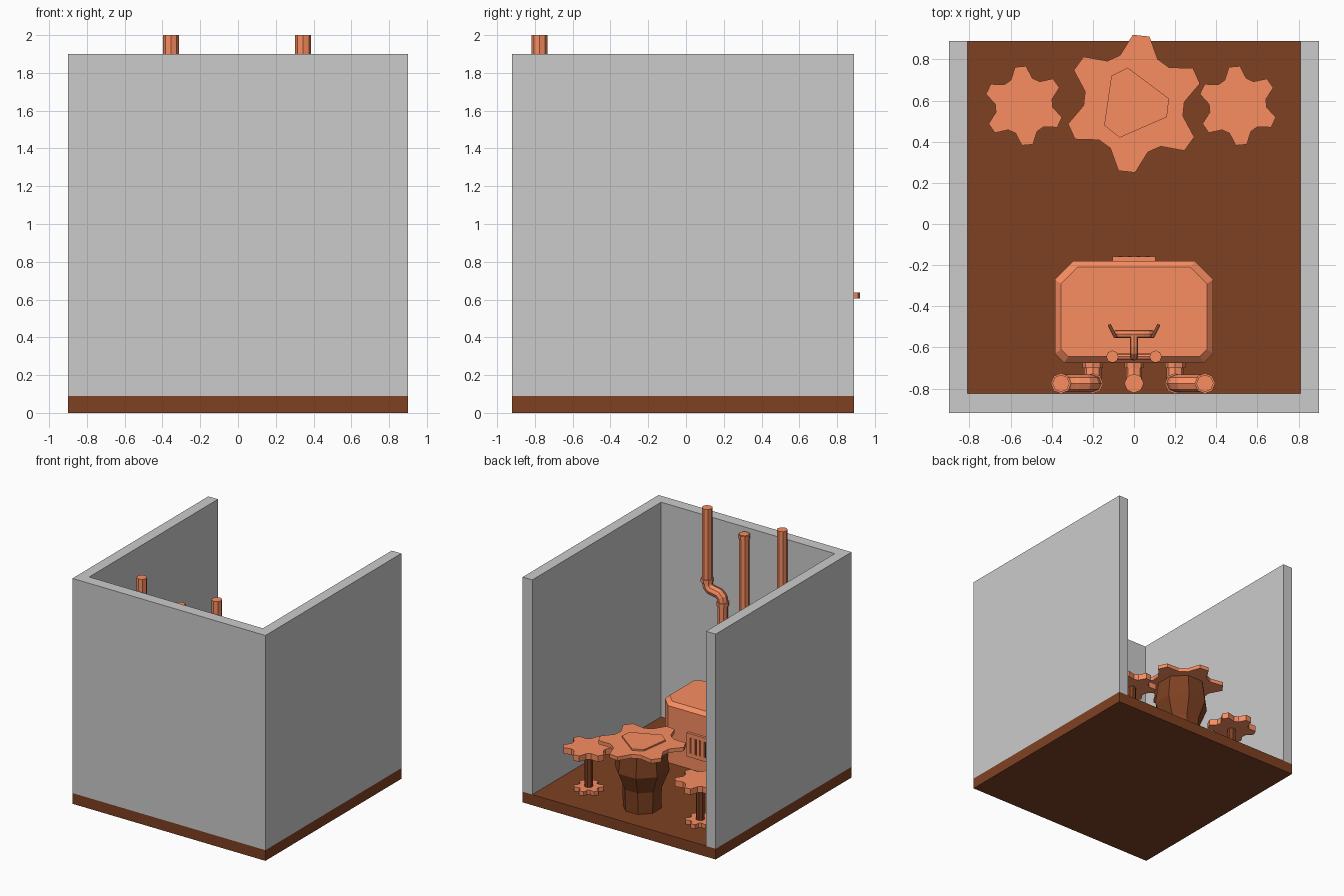
import bpy, bmesh
from math import sin, cos, radians, tau
from mathutils import Vector

if "Cube" in bpy.data.objects:
    bpy.data.objects.remove(bpy.data.objects["Cube"])


def material(name, rgb):
    m = bpy.data.materials.new(name)
    m.diffuse_color = (*rgb, 1)
    m.use_nodes = True
    m.node_tree.nodes["Principled BSDF"].inputs["Base Color"].default_value = m.diffuse_color
    return m


COPPER = material("copper", (0.95, 0.27, 0.12))
BROWN = material("dark_brown", (0.21, 0.053, 0.016))


def finish(name, mesh, mat):
    ob = bpy.data.objects.new(name, mesh)
    bpy.context.collection.objects.link(ob)
    if mat:
        mesh.materials.append(mat)
    return ob


def loft(name, rings, mat=None):
    """Skin a stack of (outline, z) rings and cap both ends."""
    bm = bmesh.new()
    loops = [[bm.verts.new((x, y, z)) for x, y in pts] for pts, z in rings]
    for a, b in zip(loops, loops[1:]):
        n = len(a)
        for i in range(n):
            j = (i + 1) % n
            bm.faces.new((a[i], a[j], b[j], b[i]))
    bm.faces.new(loops[0][::-1])
    bm.faces.new(loops[-1])
    bmesh.ops.recalc_face_normals(bm, faces=bm.faces)
    me = bpy.data.meshes.new(name)
    bm.to_mesh(me)
    bm.free()
    return finish(name, me, mat)


def rect(x0, x1, y0, y1):
    return [(x0, y0), (x1, y0), (x1, y1), (x0, y1)]


def box(name, x0, x1, y0, y1, z0, z1, mat=None):
    return loft(name, [(rect(x0, x1, y0, y1), z0), (rect(x0, x1, y0, y1), z1)], mat)


def ngon(c, r, n=8):
    return [(c[0] + r * cos(tau * (i + .5) / n), c[1] + r * sin(tau * (i + .5) / n)) for i in range(n)]


def gear(name, c, root, tip, turn, half, z0, z1):
    pts = []
    for k in range(6):
        for r, d in ((root, -22), (tip, -half), (tip, half), (root, 22)):
            a = radians(turn + 60 * k + d)
            pts.append((c[0] + r * cos(a), c[1] + r * sin(a)))
    return loft(name, [(pts, z0), (pts, z1)], COPPER)


def pipe(name, pts, r, bend=0.0):
    """Eight-sided tube along a path whose corners are rounded."""
    pts = [Vector(p) for p in pts]
    path = [pts[0]]
    for a, p, b in zip(pts, pts[1:], pts[2:]):
        s, e = p + (a - p).normalized() * bend, p + (b - p).normalized() * bend
        for t in (0, .33, .67, 1):
            path.append(s * (1 - t) ** 2 + p * 2 * t * (1 - t) + e * t * t)
    path.append(pts[-1])
    cu = bpy.data.curves.new(name, 'CURVE')
    cu.dimensions = '3D'
    cu.bevel_depth, cu.bevel_resolution, cu.use_fill_caps = r, 2, True
    sp = cu.splines.new('POLY')
    sp.points.add(len(path) - 1)
    for q, p in zip(sp.points, path):
        q.co = (*p, 1)
    sp.use_smooth = False
    tmp = bpy.data.objects.new(name + "_path", cu)
    bpy.context.collection.objects.link(tmp)
    bpy.context.view_layer.update()
    dg = bpy.context.evaluated_depsgraph_get()
    me = bpy.data.meshes.new_from_object(tmp.evaluated_get(dg))
    bpy.data.objects.remove(tmp)
    me.materials.clear()
    return finish(name, me, COPPER)


# Room: floor and three walls, open at the back
box("floor", -.9, .9, -.92, .89, 0, .09, BROWN)
box("front_wall", -.81, .81, -.92, -.825, .09, 1.9)
for s, side in ((-1, "left"), (1, "right")):
    box(side + "_wall", *sorted((s * .81, s * .9)), -.92, .89, .09, 1.9)

# Big gear table on a barrel pedestal
T = (0, .585)
loft("table_pedestal", [(ngon(T, r), z) for r, z in
     ((.15, .09), (.155, .27), (.215, .42), (.19, .61))], BROWN)
gear("table_top", T, .245, .335, 84, 7, .605, .637)
panel = [(-.11, .72), (-.145, .48), (-.07, .42), (.16, .52), (.17, .61), (-.03, .76)]
loft("table_inset", [(panel, .637), (panel, .65)], COPPER)

# Gear stools
for x, side in ((-.535, "left"), (.505, "right")):
    c = (x, .575)
    gear(side + "_stool_foot", c, .08, .115, 95, 10, .09, .125)
    loft(side + "_stool_post", [(ngon(c, .034), .12), (ngon(c, .034), .42)], BROWN)
    gear(side + "_stool_seat", c, .14, .193, 95, 8, .41, .46)


# Boiler with chamfered corners and a bevelled top
def outline(w, y0, y1, c0, c1):
    half = [(w - c0, y0), (w, y0 + c0), (w, y1 - c1), (w - c1, y1)]
    return half + [(-x, y) for x, y in reversed(half)]


B = outline(.385, -.675, -.18, .045, .09)
loft("boiler", [(B, .09), (B, .57), (outline(.355, -.645, -.21, .035, .08), .6)], COPPER)

# Vent panel with slots
box("vent_panel", -.105, .105, -.18, -.158, .2, .4, COPPER)
for i in range(4):
    x = -.066 + .044 * i
    box(f"vent_slot_{i}", x - .009, x + .009, -.16, -.155, .235, .365, BROWN)

# Wall pipes that turn into the rear of the boiler
Y, Z = -.775, .4
for s, side in ((-1, "left"), (1, "right")):
    top, low = s * .35 - .005, s * .2
    pipe(side + "_pipe", [(top, Y, 2), (top, Y, 1.31), (low, Y, 1.31), (low, Y, Z), (low, -.66, Z)], .042, .07)
    for x, z in ((top, 1.39), (low, 1.23), (low, .49)):
        pipe(side + "_pipe_collar", [(x, Y, z - .015), (x, Y, z + .015)], .05)
    pipe(side + "_pipe_flange", [(low, -.7, Z), (low, -.67, Z)], .05)
pipe("middle_pipe", [(0, Y, 1.87), (0, Y, Z), (0, -.66, Z)], .04, .07)
for z in (1.85, .49):
    pipe("middle_pipe_collar", [(0, Y, z - .015), (0, Y, z + .015)], .047)
pipe("middle_pipe_flange", [(0, -.7, Z), (0, -.67, Z)], .047)

# Double-spout tap on the boiler
pipe("tap_post", [(0, -.645, .59), (0, -.645, .78), (0, -.535, .78)], .02, .05)
pipe("tap_crossbar", [(-.085, -.535, .69), (-.085, -.535, .78), (.085, -.535, .78), (.085, -.535, .69)], .02, .04)
pipe("tap_handle_bar", [(-.105, -.645, .66), (.105, -.645, .66)], .015)
for s, side in ((-1, "left"), (1, "right")):
    x = s * .105
    pipe(side + "_tap_valve", [(x, -.645, .59), (x, -.645, .69)], .03)
    pipe(side + "_tap_lever", [(s * .09, -.55, .79), (s * .12, -.49, .82)], .008)
